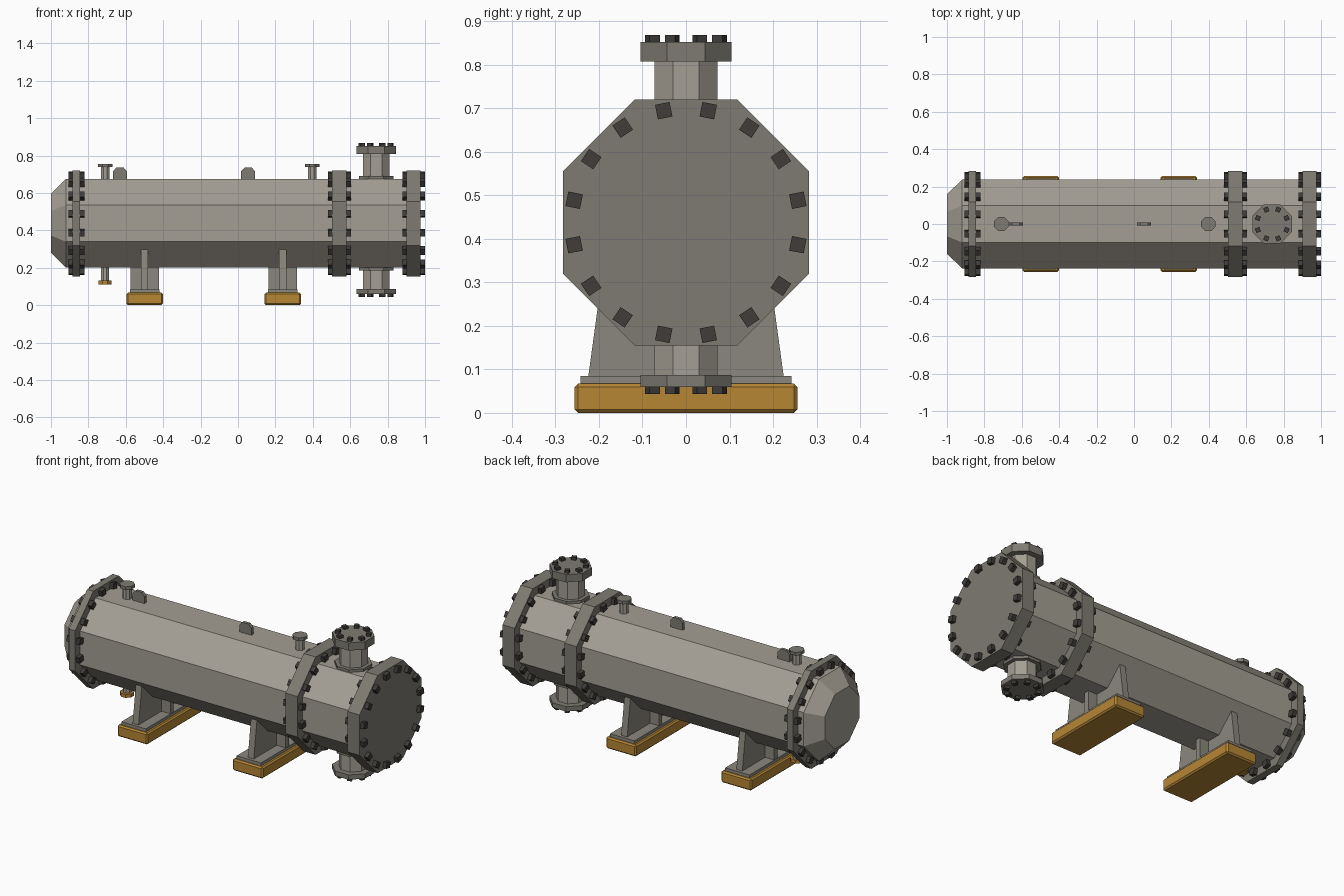
import bpy, bmesh, math
from mathutils import Matrix, Vector

if "Cube" in bpy.data.objects:
    bpy.data.objects.remove(bpy.data.objects["Cube"])

CZ = 0.4375                      # height of the vessel axis
T = math.pi / 8


def material(name, rgb):
    m = bpy.data.materials.new(name)
    m.diffuse_color = (*rgb, 1)
    m.use_nodes = True
    m.node_tree.nodes["Principled BSDF"].inputs["Base Color"].default_value = m.diffuse_color
    return m


SHELL = material("warm_grey_shell", (0.37, 0.345, 0.295))
FLANGE = material("darker_grey_flange", (0.21, 0.198, 0.168))
SADDLE = material("grey_saddle", (0.255, 0.242, 0.205))
DARK = material("dark_steel", (0.05, 0.046, 0.042))
AMBER = material("amber_paint", (0.47, 0.24, 0.036))


def finish(name, bm, mat):
    bmesh.ops.recalc_face_normals(bm, faces=bm.faces[:])
    me = bpy.data.meshes.new(name)
    bm.to_mesh(me)
    bm.free()
    me.materials.append(mat)
    ob = bpy.data.objects.new(name, me)
    bpy.context.collection.objects.link(ob)
    return ob


def frame(axis, x=0):
    """Local z becomes the part's own axis."""
    if axis == 'X':
        return Matrix.Translation((0, 0, CZ)) @ Matrix.Rotation(math.pi / 2, 4, 'Y')
    return Matrix.Translation((x, 0, 0))


def octagon(name, profile, mat, axis='X', x=0):
    """Eight-sided lathe; profile is (position along axis, half width across flats)."""
    bm = bmesh.new()
    M = frame(axis, x)
    rings = []
    for t, a in profile:
        r = a / math.cos(T)
        rings.append([bm.verts.new(M @ Vector((r * math.cos(T + 2 * T * k), r * math.sin(T + 2 * T * k), t)))
                      for k in range(8)])
    for lo, hi in zip(rings, rings[1:]):
        for k in range(8):
            bm.faces.new((lo[k], lo[(k + 1) % 8], hi[(k + 1) % 8], hi[k]))
    bm.faces.new(rings[0])
    bm.faces.new(rings[-1])
    return finish(name, bm, mat)


def bolts(name, count, radius, size, lo, hi, axis='X', x=0):
    bm = bmesh.new()
    for k in range(count):
        M = (frame(axis, x) @ Matrix.Rotation((k + 0.5) * 2 * math.pi / count, 4, 'Z')
             @ Matrix.Translation((radius, 0, (lo + hi) / 2)) @ Matrix.Diagonal((size, size, hi - lo, 1)))
        bmesh.ops.create_cube(bm, size=1, matrix=M)
    return finish(name, bm, DARK)


def box(name, center, size, mat, bevel=0):
    bm = bmesh.new()
    bmesh.ops.create_cube(bm, size=1, matrix=Matrix.Translation(center) @ Matrix.Diagonal((*size, 1)))
    ob = finish(name, bm, mat)
    if bevel:
        mod = ob.modifiers.new("bevel", 'BEVEL')
        mod.width, mod.segments = bevel, 1
    return ob


def plate(name, points, depth, mat):
    """Extrude a flat outline symmetrically by the vector depth."""
    bm = bmesh.new()
    d = Vector(depth)
    f = bm.faces.new([bm.verts.new(Vector(p) - d / 2) for p in points])
    ext = bmesh.ops.extrude_face_region(bm, geom=[f])['geom']
    bmesh.ops.translate(bm, vec=d, verts=[v for v in ext if isinstance(v, bmesh.types.BMVert)])
    return finish(name, bm, mat)


# Vessel shell with tapered head
octagon("shell", [(-1, 0.158), (-0.92, 0.237), (0.94, 0.237)], SHELL)

# Girth flanges and their bolts
for name, lo, hi in (("head", -0.885, -0.845), ("middle", 0.503, 0.58), ("end", 0.9, 0.977)):
    octagon(name + "_flange", [(lo, 0.283), (hi, 0.283)], FLANGE)
    bolts(name + "_flange_bolts", 16, 0.262, 0.034, lo - 0.021, hi + 0.023)

# Main nozzles: pad, neck, flange, bolts
NX = 0.739
for name, z in (("upper", (0.66, 0.69, 0.807, 0.852, 0.868)), ("lower", (0.215, 0.186, 0.087, 0.059, 0.043))):
    octagon(name + "_nozzle_pad", [(z[0], 0.093), (z[1], 0.093)], FLANGE, 'Z', NX)
    octagon(name + "_nozzle_neck", [(z[0], 0.072), (z[2], 0.072)], SHELL, 'Z', NX)
    octagon(name + "_nozzle_flange", [(z[2], 0.105), (z[3], 0.105)], FLANGE, 'Z', NX)
    bolts(name + "_nozzle_bolts", 8, 0.083, 0.026, min(z[3:]) - 0.005 * (name == "upper"),
          max(z[3:]) + 0.005 * (name == "lower"), 'Z', NX)

# Small vents on top and drain below
for name, x in (("rear_vent", -0.71), ("front_vent", 0.397)):
    octagon(name + "_neck", [(0.66, 0.023), (0.74, 0.023)], SHELL, 'Z', x)
    octagon(name + "_cap", [(0.738, 0.038), (0.756, 0.038)], FLANGE, 'Z', x)
octagon("drain_neck", [(0.22, 0.021), (0.13, 0.021)], SHELL, 'Z', -0.711)
octagon("drain_cap", [(0.131, 0.035), (0.111, 0.035)], AMBER, 'Z', -0.711)

# Lifting lugs
for i, x in enumerate((-0.631, 0.054)):
    outline = [(-0.038, 0.66), (0.038, 0.66), (0.038, 0.715), (0.02, 0.735), (-0.02, 0.735), (-0.038, 0.715)]
    plate(f"lifting_lug_{i + 1}", [(x + px, 0, pz) for px, pz in outline], (0, 0.018, 0), FLANGE)

# Saddles: painted skid, base plate, tapered web, stiffening rib
for i, x in enumerate((-0.499, 0.239)):
    n = f"saddle_{i + 1}_"
    box(n + "skid", (x, 0, 0.0335), (0.194, 0.512, 0.067), AMBER, 0.008)
    box(n + "base_plate", (x, 0, 0.075), (0.156, 0.485, 0.019), SADDLE)
    plate(n + "web", [(x, -0.225, 0.08), (x, 0.225, 0.08), (x, 0.195, 0.3), (x, -0.195, 0.3)], (0.038, 0, 0), SADDLE)
    box(n + "rib", (x, 0, 0.145), (0.152, 0.03, 0.13), SADDLE)
